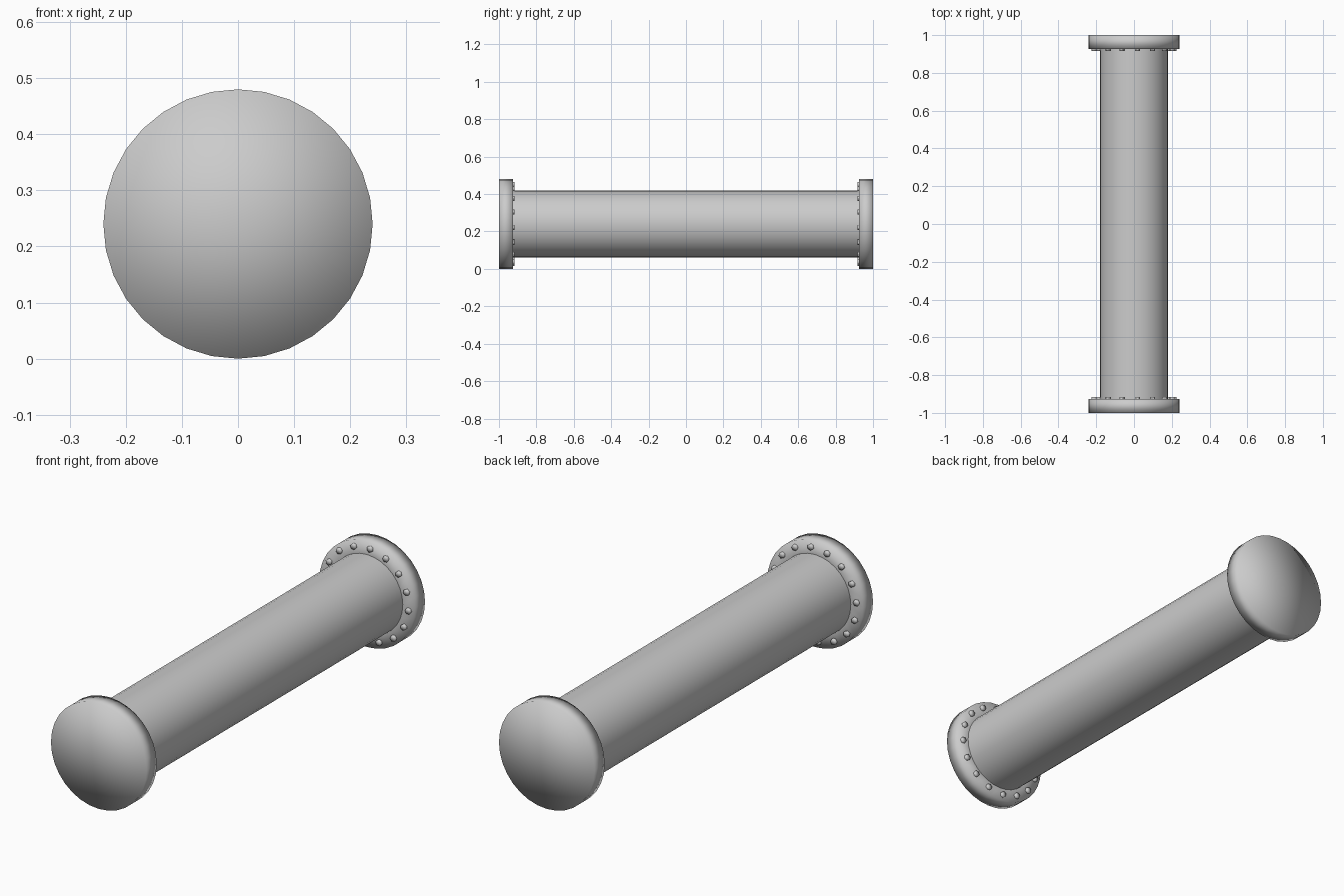
import bpy, bmesh
from math import sin, cos, pi, radians

if "Cube" in bpy.data.objects:
    bpy.data.objects.remove(bpy.data.objects["Cube"])

SIDES = 32
CZ = 0.24  # height of the pipe axis


def finish(name, bm):
    bmesh.ops.recalc_face_normals(bm, faces=bm.faces)
    mesh = bpy.data.meshes.new(name)
    bm.to_mesh(mesh)
    bm.free()
    for p in mesh.polygons:
        p.use_smooth = True
    obj = bpy.data.objects.new(name, mesh)
    bpy.context.collection.objects.link(obj)
    return obj


def lathe(bm, profile, sides=SIDES, cx=0.0, cz=CZ, start=0.0):
    """Revolve (radius, y) points about a y-parallel axis; radius 0 closes with a fan."""
    rings = []
    for r, y in profile:
        n = sides if r > 0 else 1
        rings.append([bm.verts.new((cx + r * cos(start + 2 * pi * i / sides), y,
                                    cz + r * sin(start + 2 * pi * i / sides)))
                      for i in range(n)])
    for a, b in zip(rings, rings[1:]):
        for i in range(sides):
            j = (i + 1) % sides
            quad = [a[i % len(a)], a[j % len(a)], b[j % len(b)], b[i % len(b)]]
            bm.faces.new(list(dict.fromkeys(quad)))


# Long pipe, open where it runs into the flanges
bm = bmesh.new()
lathe(bm, [(0.18, -0.926), (0.18, 0.0), (0.18, 0.926)])
finish("pipe", bm)

for label, s in (("front", -1), ("back", 1)):
    # Closed end flange
    bm = bmesh.new()
    lathe(bm, [(0.18, s * 0.926), (0.24, s * 0.926), (0.24, s * 1.0), (0, s * 1.0)])
    finish(label + "_flange", bm)

    # Ring of bolt heads on the inner face of the flange
    bm = bmesh.new()
    for k in range(16):
        a = radians(-5 + 22.5 * k)
        lathe(bm, [(0.014, s * 0.928), (0.014, s * 0.916), (0, s * 0.916)],
              sides=6, cx=0.212 * cos(a), cz=CZ + 0.212 * sin(a), start=a)
    finish(label + "_bolts", bm)
